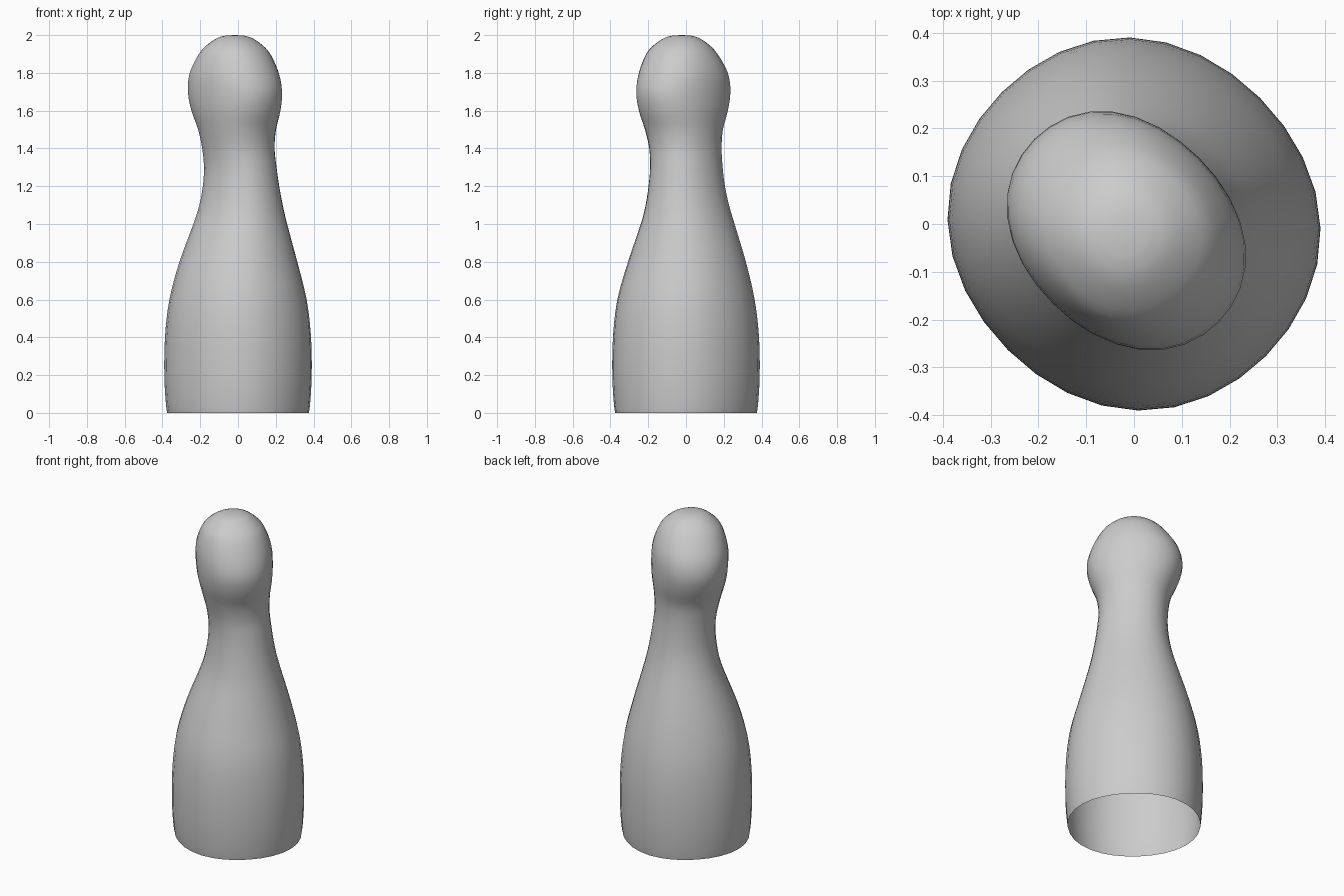
import bpy, bmesh, math
from mathutils import Vector

SEGMENTS = 32
STEPS = 3  # rings between two control sections
SQUARENESS = .011  # how far the sections bulge between their axes

# Control sections: height, radius along the long diagonal,
# radius along the short diagonal, centre x, centre y
SECTIONS = [
    (0, .38, .362, 0, 0),
    (.06, .387, .37, 0, 0),
    (.2, .395, .377, 0, 0),
    (.4, .391, .374, 0, 0),
    (.6, .367, .352, 0, 0),
    (.8, .316, .301, .002, .005),
    (1, .257, .234, .012, .009),
    (1.1, .231, .206, .016, .007),
    (1.2, .212, .188, .016, .004),
    (1.3, .202, .178, .012, .002),
    (1.4, .2, .179, .002, -.003),
    (1.5, .215, .193, -.005, -.011),
    (1.6, .255, .211, -.011, -.014),
    (1.7, .275, .218, -.016, -.014),
    (1.8, .253, .213, -.02, -.014),
    (1.9, .194, .18, -.018, -.022),
    (1.95, .145, .139, -.018, -.023),
    (1.985, .09, .09, -.018, -.023),
    (1.998, .045, .045, -.018, -.023),
]


def blend(p, q, r, s, t):
    """Smooth curve from q to r, with p and s as neighbours."""
    return [b + .5 * t * (c - a + t * (2 * a - 5 * b + 4 * c - d + t * (3 * (b - c) + d - a)))
            for a, b, c, d in zip(p, q, r, s)]


def smooth_sections(keys):
    rings = []
    last = len(keys) - 1
    for i in range(last):
        near = [keys[min(max(i + k, 0), last)] for k in (-1, 0, 1, 2)]
        rings += [blend(*near, n / STEPS) for n in range(STEPS)]
    return rings + [keys[last]]


def make_material(name, value):
    mat = bpy.data.materials.new(name)
    mat.use_nodes = True
    colour = (value, value, value, 1)
    mat.diffuse_color = colour
    mat.node_tree.nodes["Principled BSDF"].inputs["Base Color"].default_value = colour
    return mat


def add_ring(bm, section):
    """Slightly squared oval ring with its axes on the diagonals."""
    z, long, short, cx, cy = section
    along = Vector((1, -1, 0)).normalized()
    across = Vector((1, 1, 0)).normalized()
    centre = Vector((cx, cy, z))
    ring = []
    for i in range(SEGMENTS):
        a = math.tau * i / SEGMENTS
        bulge = 1 - SQUARENESS * math.cos(4 * a)
        offset = along * long * math.cos(a) + across * short * math.sin(a)
        ring.append(bm.verts.new(centre + offset * bulge))
    return ring


cube = bpy.data.objects.get("Cube")
if cube:
    bpy.data.objects.remove(cube, do_unlink=True)

# Hollow pin shell, open underneath
bm = bmesh.new()
rings = [add_ring(bm, s) for s in smooth_sections(SECTIONS)]
for low, high in zip(rings, rings[1:]):
    for i in range(SEGMENTS):
        j = (i + 1) % SEGMENTS
        bm.faces.new((low[i], low[j], high[j], high[i]))

# Rounded crown
crown = bm.verts.new((SECTIONS[-1][3], SECTIONS[-1][4], 2))
top = rings[-1]
for i in range(SEGMENTS):
    bm.faces.new((top[i], top[(i + 1) % SEGMENTS], crown))

for face in bm.faces:
    face.smooth = True
mesh = bpy.data.meshes.new("pin_body")
bm.to_mesh(mesh)
bm.free()
mesh.materials.append(make_material("light_grey", .6))
pin = bpy.data.objects.new("pin_body", mesh)
bpy.context.collection.objects.link(pin)
